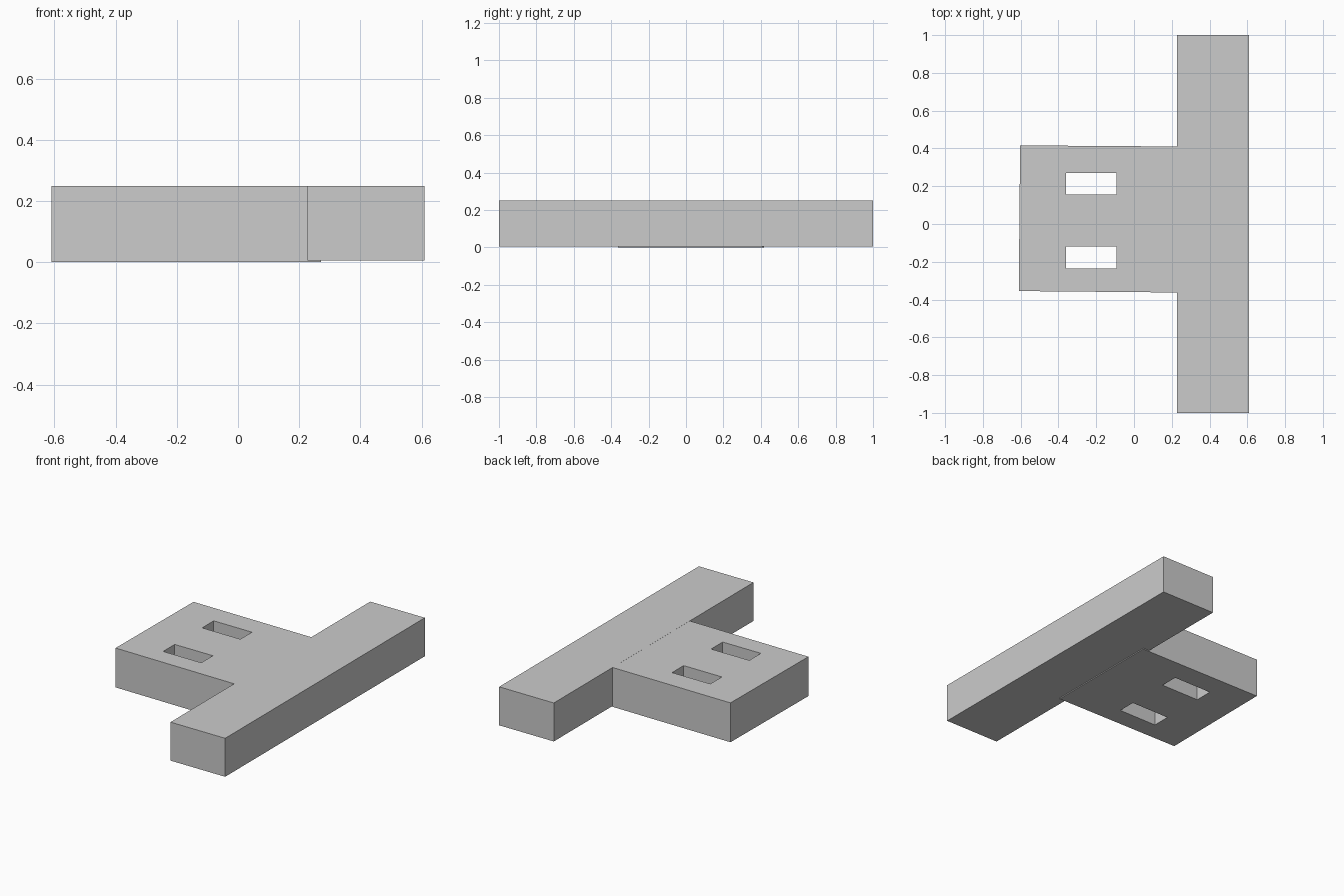
import bpy
import bmesh

cube = bpy.data.objects.get("Cube")
if cube:
    bpy.data.objects.remove(cube, do_unlink=True)

# Single plain grey
grey = bpy.data.materials.new("plain_grey")
grey.use_nodes = True
grey.diffuse_color = (0.6, 0.6, 0.6, 1)
grey.node_tree.nodes["Principled BSDF"].inputs["Base Color"].default_value = (0.6, 0.6, 0.6, 1)


def prism(name, outline, bottom, top):
    """Extrude a flat outline straight up between two heights."""
    bm = bmesh.new()
    face = bm.faces.new([bm.verts.new((x, y, bottom)) for x, y in outline])
    result = bmesh.ops.extrude_face_region(bm, geom=[face])
    for v in result["geom"]:
        if isinstance(v, bmesh.types.BMVert):
            v.co.z = top
    bmesh.ops.recalc_face_normals(bm, faces=bm.faces[:])
    mesh = bpy.data.meshes.new(name)
    bm.to_mesh(mesh)
    bm.free()
    mesh.materials.append(grey)
    obj = bpy.data.objects.new(name, mesh)
    bpy.context.collection.objects.link(obj)
    return obj


def rectangle(x0, x1, y0, y1):
    return [(x0, y0), (x1, y0), (x1, y1), (x0, y1)]


# Long crossbar, raised slightly off the ground
prism("crossbar", rectangle(0.227, 0.61, -1, 1), 0.006, 0.25)

# Slightly skewed plate that runs a little way under the crossbar
plate = prism("plate", [(-0.61, -0.355), (0.272, -0.363), (0.272, 0.41), (-0.603, 0.416)], 0, 0.2495)

# Two slots cut through the plate
for side, y in (("front", -0.178), ("back", 0.213)):
    cutter = prism(side + "_slot_cutter", rectangle(-0.36, -0.092, y - 0.058, y + 0.058), -0.1, 0.4)
    cutter.hide_render = True
    cutter.hide_viewport = True
    cutter.display_type = 'WIRE'
    cut = plate.modifiers.new(side + "_slot", 'BOOLEAN')
    cut.operation = 'DIFFERENCE'
    cut.solver = 'EXACT'
    cut.object = cutter
